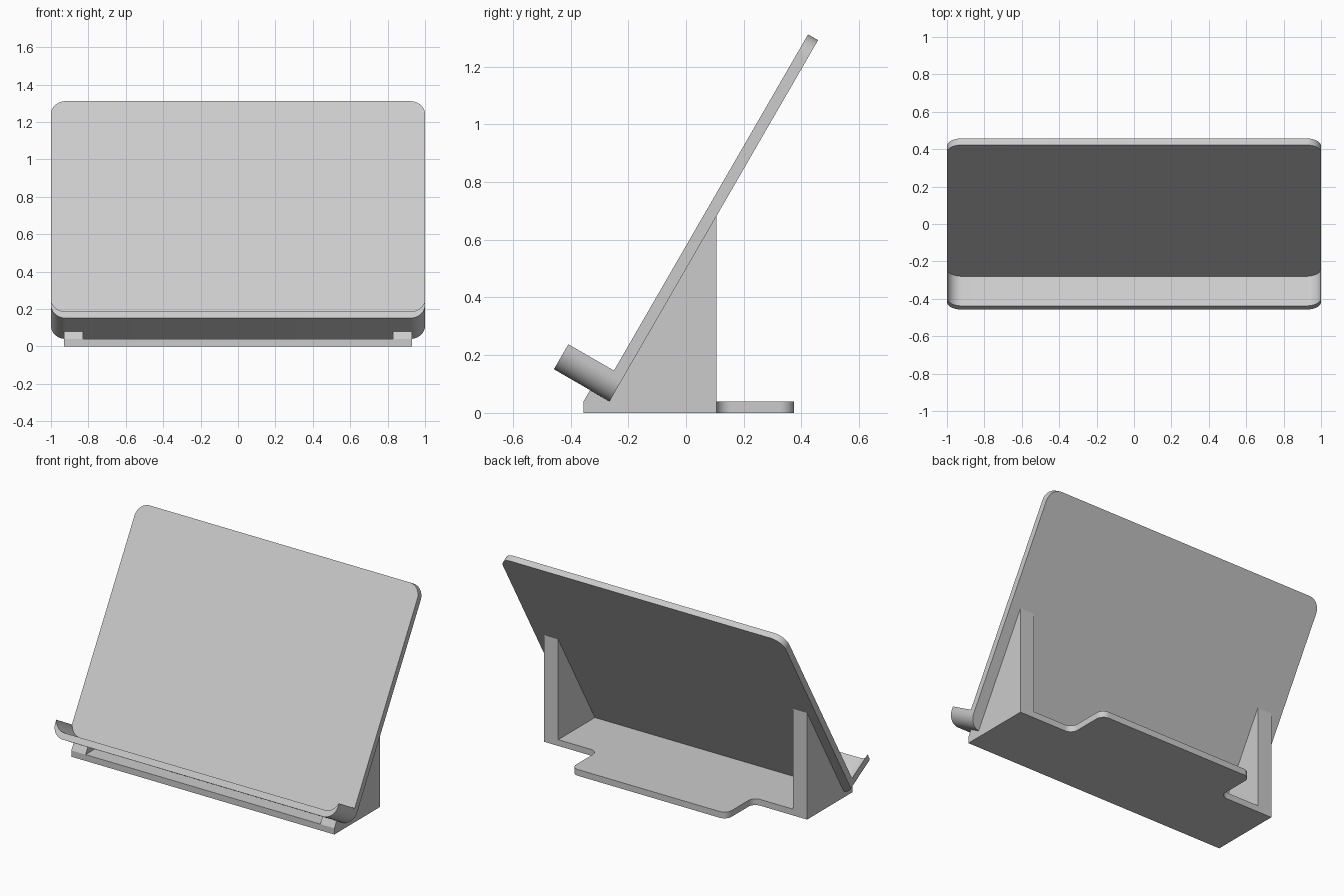
import bpy, bmesh
from math import radians, sin, cos, asin, degrees
from mathutils import Matrix, Vector

cube = bpy.data.objects.get("Cube")
if cube:
    bpy.data.objects.remove(cube, do_unlink=True)

grey = bpy.data.materials.new("light_grey")
grey.use_nodes = True
colour = (0.6, 0.6, 0.6, 1)
grey.diffuse_color = colour
grey.node_tree.nodes["Principled BSDF"].inputs["Base Color"].default_value = colour


def arc(cx, cy, r, start, end, steps=12):
    """Points on an arc, angles in degrees."""
    angles = [radians(start + (end - start) * i / steps) for i in range(steps + 1)]
    return [(cx + r * cos(a), cy + r * sin(a)) for a in angles]


def mirrored(half):
    """Close a right-hand outline with its mirror image."""
    return half + [(-x, y) for x, y in reversed(half)]


def prism(name, outline, low, high, matrix=Matrix()):
    """Extrude a flat outline between two heights, then place it."""
    bm = bmesh.new()
    face = bm.faces.new([bm.verts.new((x, y, low)) for x, y in outline])
    extruded = bmesh.ops.extrude_face_region(bm, geom=[face])
    top = [v for v in extruded["geom"] if isinstance(v, bmesh.types.BMVert)]
    bmesh.ops.translate(bm, verts=top, vec=Vector((0, 0, high - low)))
    bmesh.ops.transform(bm, matrix=matrix, verts=bm.verts)
    bmesh.ops.recalc_face_normals(bm, faces=bm.faces)
    mesh = bpy.data.meshes.new(name)
    bm.to_mesh(mesh)
    bm.free()
    mesh.materials.append(grey)
    obj = bpy.data.objects.new(name, mesh)
    bpy.context.collection.objects.link(obj)
    bpy.ops.object.select_all(action='DESELECT')
    obj.select_set(True)
    bpy.context.view_layer.objects.active = obj
    bpy.ops.object.shade_smooth_by_angle(angle=radians(30))
    return obj


THICK, RADIUS, LENGTH, DEPTH, LIP = 0.04, 0.08, 1.445, 0.2225, 0.1
HEEL_Y, BACK_Y, TONGUE_Y = -0.265, 0.105, 0.375
FRONT_Y, HALF = -0.355, 0.93
tilt = Matrix.Translation((0, HEEL_Y, THICK)) @ Matrix.Rotation(radians(60), 4, 'X')
edge = 1 - RADIUS

# Leaning back plate with rounded corners
plate = mirrored(arc(edge, RADIUS, RADIUS, -90, 0)
                 + arc(edge, LENGTH - RADIUS, RADIUS, 0, 90))
prism("back_plate", plate, 0, THICK, tilt)

# Shelf that follows the plate's lower edge and tapers at its curled ends
inner_y = RADIUS + THICK
tip = degrees(asin((LIP - inner_y) / RADIUS))
shelf = mirrored(arc(edge, RADIUS, RADIUS, -90, 0) + [(1, LIP)]
                 + arc(edge, inner_y, RADIUS, tip, -90))
prism("shelf", shelf, THICK, DEPTH, tilt)

# Base slab with a filleted rear tongue
SIDE, FILLET = 0.55, 0.05
base = mirrored([(HALF, FRONT_Y), (HALF, BACK_Y)]
                + arc(SIDE + FILLET, BACK_Y + FILLET, FILLET, 270, 180)
                + arc(SIDE - FILLET, TONGUE_Y - FILLET, FILLET, 0, 90))
prism("base", base, 0, THICK)

# Side ribs and the small wedges under the shelf, drawn in the y-z plane
to_side = Matrix(((0, 0, 1, 0), (1, 0, 0, 0), (0, 1, 0, 0), (0, 0, 0, 1)))
rib_top = THICK + (BACK_Y - HEEL_Y) * 3 ** 0.5
gap = HEEL_Y - FRONT_Y
rib = [(HEEL_Y, THICK), (BACK_Y, THICK), (BACK_Y, rib_top)]
wedge = [(FRONT_Y, THICK), (HEEL_Y, THICK),
         (FRONT_Y + gap / 4, THICK + gap * 3 ** 0.5 / 4)]
for side, low in (("left", HALF - 0.1), ("right", -HALF)):
    prism(side + "_rib", rib, low, low + 0.1, to_side)
    prism(side + "_shelf_wedge", wedge, low, low + 0.1, to_side)
